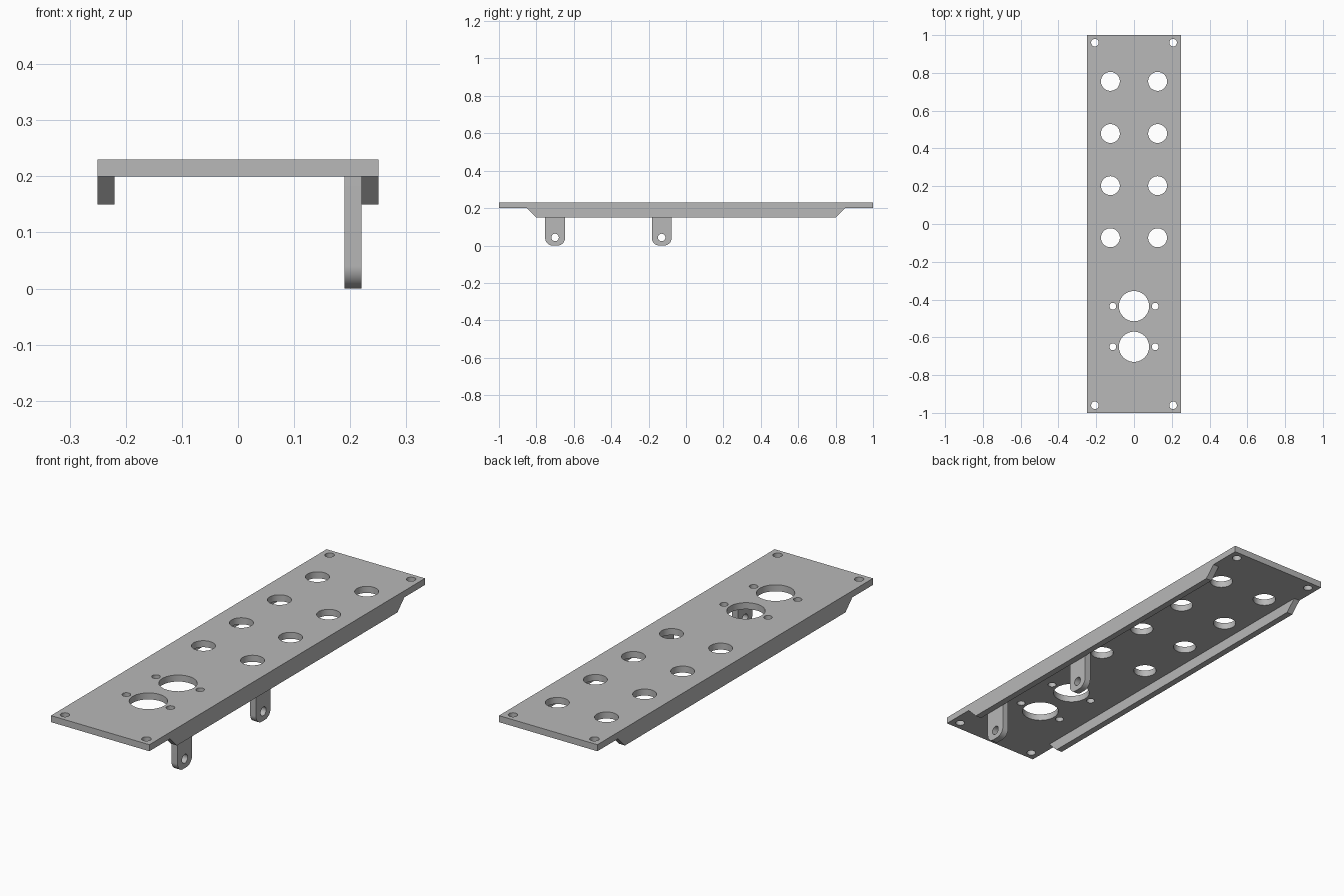
import bpy
import bmesh
from math import sin, cos, pi, radians
from mathutils import Vector

cube = bpy.data.objects.get("Cube")
if cube:
    bpy.data.objects.remove(cube, do_unlink=True)

grey = bpy.data.materials.new("plain grey")
grey.use_nodes = True
COLOUR = (0.48, 0.48, 0.48, 1)
grey.diffuse_color = COLOUR
grey.node_tree.nodes["Principled BSDF"].inputs["Base Color"].default_value = COLOUR


def arc(cx, cy, r, start, end, steps):
    """Points along an arc, angles in degrees."""
    angles = [radians(start + (end - start) * i / steps) for i in range(steps + 1)]
    return [(cx + r * cos(a), cy + r * sin(a)) for a in angles]


def circle(cx, cy, r):
    return arc(cx, cy, r, 0, 360, 48)[:-1]


def extrude(name, profiles, axis, low, high):
    """Extrude flat outlines along z (outline is x, y) or x (outline is y, z)."""
    bm = bmesh.new()
    for outline in profiles:
        if axis == "z":
            points = [Vector((a, b, low)) for a, b in outline]
            push = Vector((0, 0, high - low))
        else:
            points = [Vector((low, a, b)) for a, b in outline]
            push = Vector((high - low, 0, 0))
        face = bm.faces.new([bm.verts.new(p) for p in points])
        result = bmesh.ops.extrude_face_region(bm, geom=[face], use_keep_orig=True)
        moved = [g for g in result["geom"] if isinstance(g, bmesh.types.BMVert)]
        bmesh.ops.translate(bm, vec=push, verts=moved)
    bmesh.ops.recalc_face_normals(bm, faces=bm.faces)
    mesh = bpy.data.meshes.new(name)
    bm.to_mesh(mesh)
    bm.free()
    mesh.materials.append(grey)
    obj = bpy.data.objects.new(name, mesh)
    bpy.context.collection.objects.link(obj)
    return obj


def finish(obj, cutter=None):
    """Cut the holes, then smooth only the rounded faces."""
    bpy.ops.object.select_all(action="DESELECT")
    obj.select_set(True)
    bpy.context.view_layer.objects.active = obj
    if cutter:
        cutter.hide_render = True
        mod = obj.modifiers.new("holes", "BOOLEAN")
        mod.operation = "DIFFERENCE"
        mod.solver = "EXACT"
        mod.object = cutter
        bpy.ops.object.modifier_apply(modifier=mod.name)
        bpy.data.objects.remove(cutter, do_unlink=True)
    bpy.ops.object.shade_smooth_by_angle(angle=radians(30))


W, TOP, UNDER, LIP, T = 0.25, 0.23, 0.20, 0.15, 0.03

# Top plate with its hole pattern
holes = []
for side in (-1, 1):
    for end in (-0.96, 0.96):
        holes.append(circle(side * 0.207, end, 0.02))       # corner screws
    for i in range(4):
        holes.append(circle(side * 0.125, 0.755 - i * 0.276, 0.05))
    for y in (-0.435, -0.65):
        holes.append(circle(side * 0.112, y, 0.018))        # socket screws
for y in (-0.435, -0.65):
    holes.append(circle(0, y, 0.08))                        # large sockets

plate = extrude("top_plate", [[(-W, -1), (W, -1), (W, 1), (-W, 1)]], "z", UNDER, TOP)
finish(plate, extrude("plate_cutter", holes, "z", UNDER - 0.1, TOP + 0.1))

# Side flanges with chamfered ends
flange = [(-0.85, UNDER), (-0.80, LIP), (0.80, LIP), (0.85, UNDER)]
extrude("left_flange", [flange], "x", W - T, W)
extrude("right_flange", [flange], "x", -W, T - W)

# Hanging tabs with rounded lower corners and a pin hole
HALF, R = 0.053, 0.04
for name, y in (("front_tab", -0.70), ("middle_tab", -0.13)):
    outline = [(y - HALF, UNDER)]
    outline += arc(y - HALF + R, R, R, 180, 270, 12)
    outline += arc(y + HALF - R, R, R, 270, 360, 12)
    outline.append((y + HALF, UNDER))
    tab = extrude(name, [outline], "x", W - 2 * T, W - T)
    finish(tab, extrude("tab_cutter", [circle(y, 0.043, 0.02)], "x", 0.1, 0.3))
